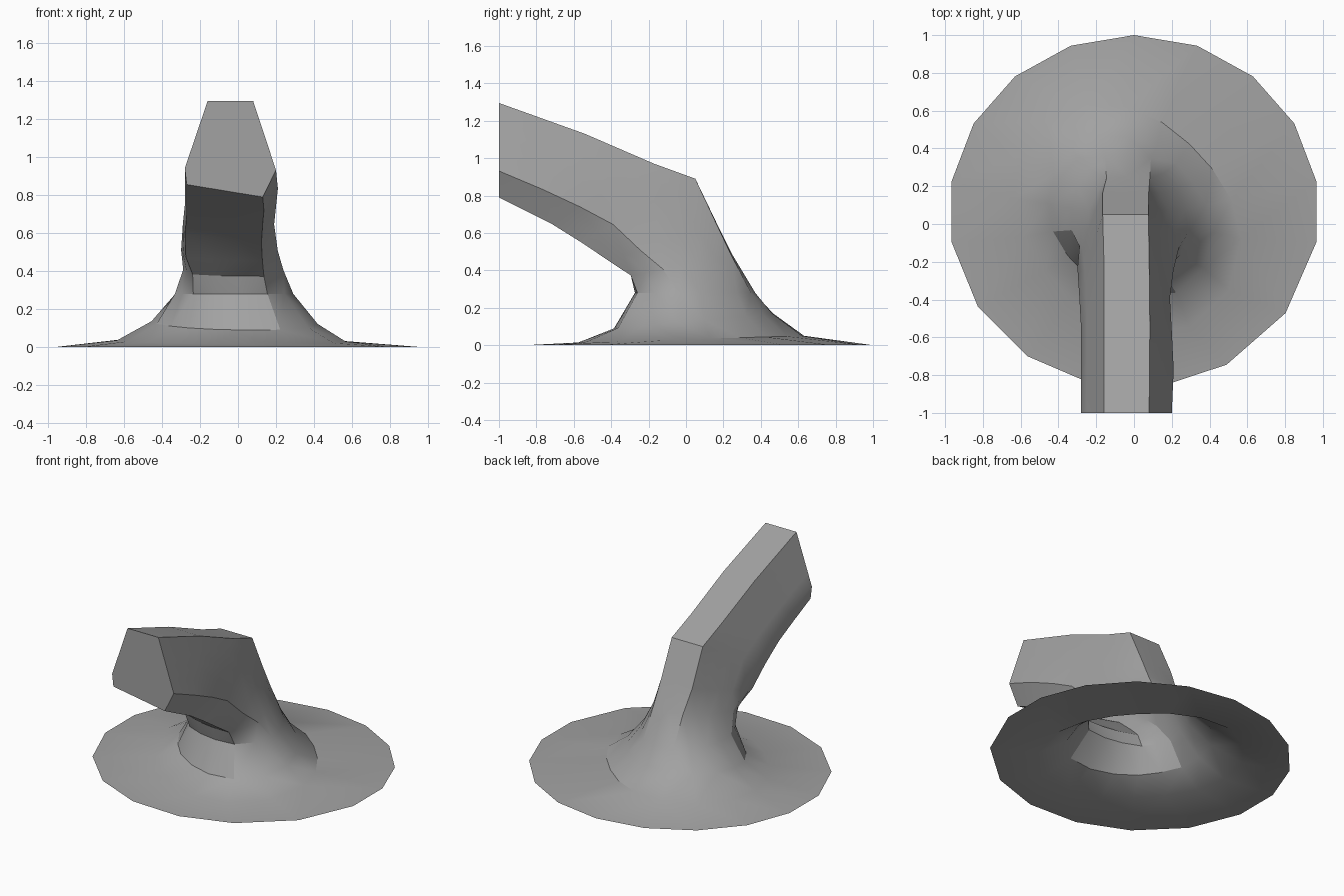
import bpy
import bmesh
from math import sin, cos, radians, pi

default = bpy.data.objects.get("Cube")
if default:
    bpy.data.objects.remove(default)

stone = bpy.data.materials.new("grey stone")
stone.use_nodes = True
GREY = (0.36, 0.36, 0.36, 1)
stone.diffuse_color = GREY
stone.node_tree.nodes["Principled BSDF"].inputs["Base Color"].default_value = GREY

# Wedge section corners: x, share of the way from front/bottom to back/top,
# matching angle on the round base, and cuts along the next edge
CORNERS = [(0.13, 0.0, -60, 2), (0.2, 0.28, -10, 4), (0.08, 1, 70, 2),
           (-0.16, 1, 110, 4), (-0.28, 0.3, 190, 2), (-0.27, 0.13, 235, 3)]

# Each ring: back y z, front y z, left-hand x, right-hand x, wedge share, lobes
RINGS = [
    (1.0, 0.0, -0.87, 0.0, -0.98, 0.98, 0, 0),
    (0.62, 0.05, -0.56, 0.015, -0.62, 0.55, 0, 0.13),
    (0.46, 0.17, -0.38, 0.09, -0.45, 0.41, 0.1, 0.12),
    (0.37, 0.28, -0.28, 0.28, -0.34, 0.29, 0.3, 0.06),
    (0.25, 0.48, -0.31, 0.37, -0.29, 0.24, 0.6, 0),
    (0.17, 0.64, -0.42, 0.45, -0.3, 0.21, 0.85, 0),
    (0.05, 0.89, -0.56, 0.55, -0.29, 0.19, 1, 0),
    (-0.17, 0.97, -0.72, 0.65, -0.28, 0.2, 1, 0),
    (-0.54, 1.13, -0.86, 0.72, -0.28, 0.21, 1, 0),
    (-1.0, 1.295, -1.0, 0.79, -0.28, 0.2, 1, 0),
]


def mix(a, b, f):
    return a + (b - a) * f


def section():
    """Subdivide the wedge into (x, share, angle) samples."""
    points = []
    for i, (x, t, angle, cuts) in enumerate(CORNERS):
        nx, nt, nangle, _ = CORNERS[(i + 1) % len(CORNERS)]
        if nangle < angle:
            nangle += 360
        for step in range(cuts):
            f = step / cuts
            points.append((mix(x, nx, f), mix(t, nt, f),
                           radians(mix(angle, nangle, f))))
    return points


def ring_point(ring, sample):
    back_y, back_z, front_y, front_z, low_x, high_x, wedge, lobes = ring
    x, t, a = sample
    swell = 1 - lobes * sin(2 * a)
    round_x = mix(low_x, high_x, (1 + swell * cos(a)) / 2)
    round_t = (1 + swell * sin(a)) / 2
    wedge_x = x * (high_x / 0.2 if x > 0 else low_x / -0.28)
    t = mix(round_t, t, wedge)
    return (mix(round_x, wedge_x, wedge), mix(front_y, back_y, t),
            mix(front_z, back_z, t))


# Flared base, bent column and overhanging arm as one open-bottomed skin
bm = bmesh.new()
samples = section()
loops = [[bm.verts.new(ring_point(r, s)) for s in samples] for r in RINGS]
count = len(samples)
for lower, upper in zip(loops, loops[1:]):
    for i in range(count):
        j = (i + 1) % count
        bm.faces.new((lower[i], lower[j], upper[j], upper[i]))
# Flat cut end of the arm
bm.faces.new(loops[-1])
bmesh.ops.triangulate(bm, faces=[f for f in bm.faces if len(f.verts) == 4])

mesh = bpy.data.meshes.new("rock_outcrop")
bm.to_mesh(mesh)
bm.free()
mesh.materials.append(stone)
rock = bpy.data.objects.new("rock_outcrop", mesh)
bpy.context.collection.objects.link(rock)
bpy.ops.object.select_all(action="DESELECT")
rock.select_set(True)
bpy.context.view_layer.objects.active = rock
bpy.ops.object.shade_smooth_by_angle(angle=pi / 6)
